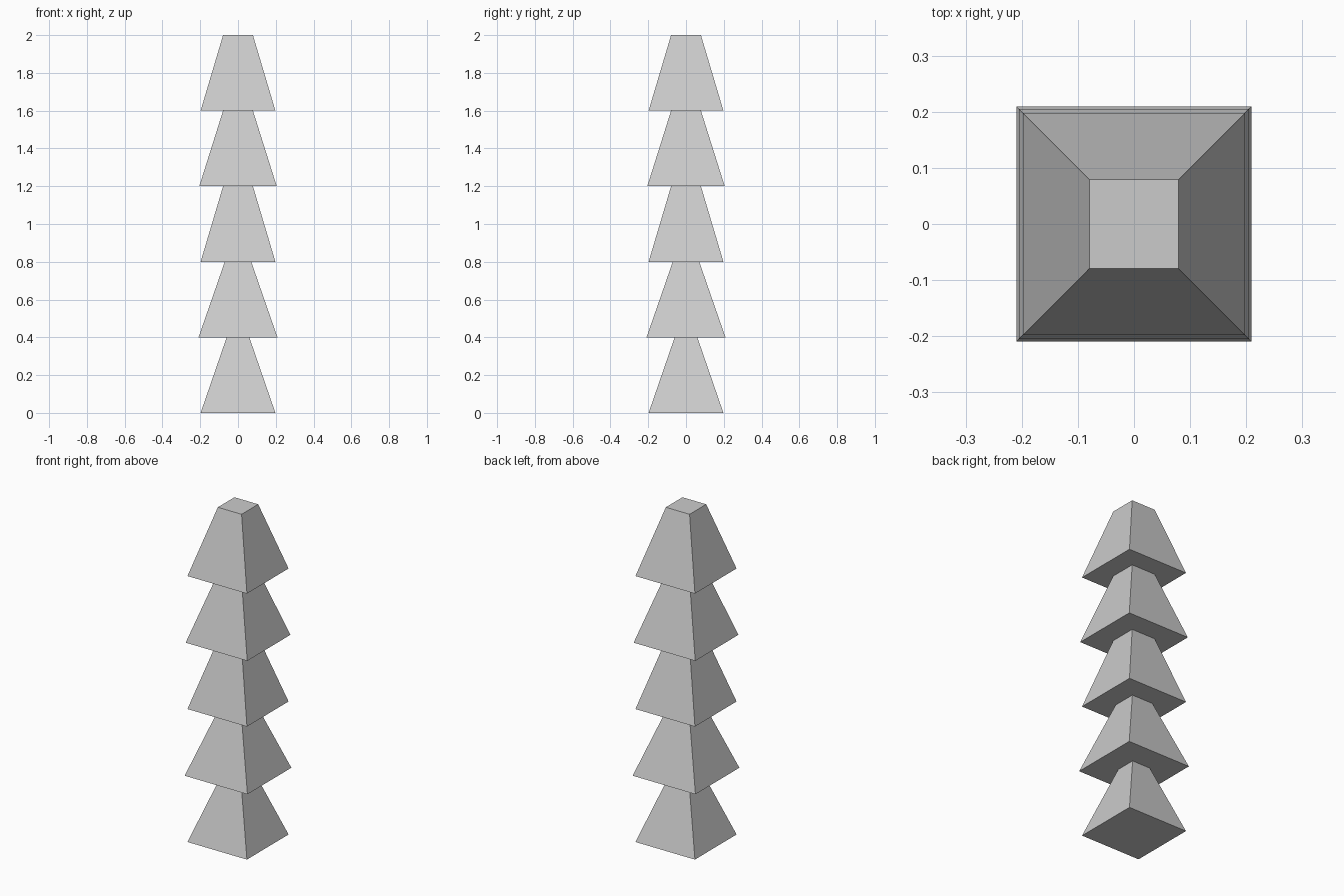
import bpy
import math

if "Cube" in bpy.data.objects:
    bpy.data.objects.remove(bpy.data.objects["Cube"])

TIER_HEIGHT = 0.4
# (bottom half-width, top half-width) of each tier, from the ground up
TIERS = [(0.198, 0.06), (0.209, 0.07), (0.198, 0.079), (0.205, 0.079), (0.198, 0.079)]


def add_tier(index, bottom, top):
    # four-sided tapered block, turned so its sides face the axes
    bpy.ops.mesh.primitive_cone_add(
        vertices=4, radius1=bottom * math.sqrt(2), radius2=top * math.sqrt(2),
        depth=TIER_HEIGHT, location=(0, 0, (index + 0.5) * TIER_HEIGHT),
        rotation=(0, 0, math.radians(45)))
    tier = bpy.context.object
    tier.name = f"tier_{index + 1}"
    bpy.ops.object.transform_apply(location=False, rotation=True, scale=False)


# stacked tiers
for i, (bottom, top) in enumerate(TIERS):
    add_tier(i, bottom, top)
